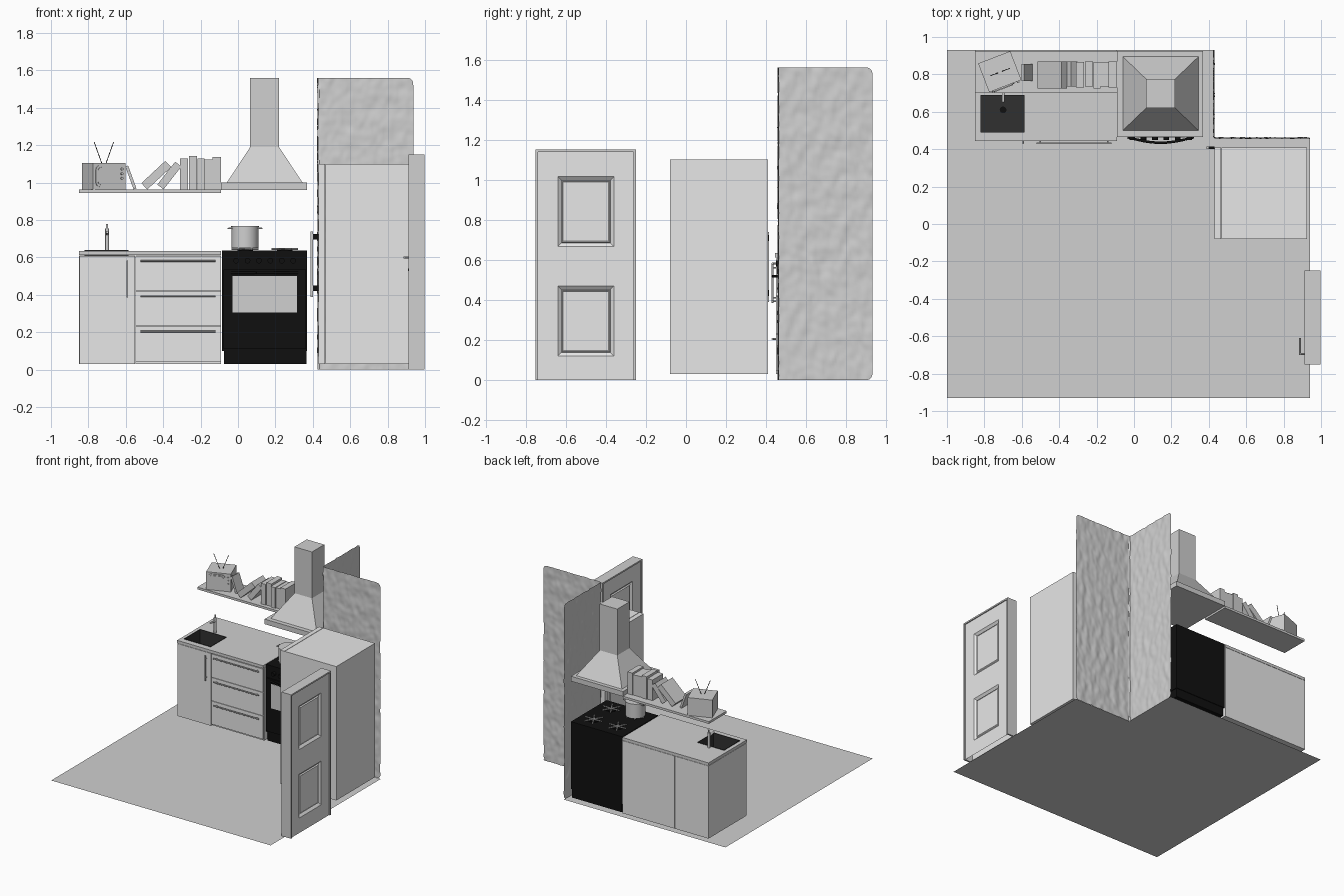
import bpy, bmesh, math
from mathutils import Vector, Matrix, noise

if "Cube" in bpy.data.objects:
    bpy.data.objects.remove(bpy.data.objects["Cube"])


def material(name, v):
    m = bpy.data.materials.new(name)
    m.diffuse_color = (v, v, v, 1)
    m.use_nodes = True
    m.node_tree.nodes["Principled BSDF"].inputs["Base Color"].default_value = m.diffuse_color
    return m


WHITE = material("white", 0.84)
GREY = material("light grey", 0.63)
DARK = material("dark grey", 0.03)
BLACK = material("black", 0.005)


def finish(name, bm, mat, matrix=None, smooth=False):
    if matrix:
        bm.transform(matrix)
    me = bpy.data.meshes.new(name)
    bm.to_mesh(me)
    bm.free()
    me.materials.append(mat)
    ob = bpy.data.objects.new(name, me)
    bpy.context.collection.objects.link(ob)
    if smooth:
        bpy.ops.object.select_all(action='DESELECT')
        ob.select_set(True)
        bpy.context.view_layer.objects.active = ob
        bpy.ops.object.shade_smooth_by_angle(angle=math.radians(40))
    return ob


def box(name, x, y, z, mat, matrix=None, round_y=0):
    """Box from (min, max) pairs; round_y rounds the edges running along y."""
    bm = bmesh.new()
    bmesh.ops.create_cube(bm, size=1)
    for v in bm.verts:
        v.co = [r[0] if c < 0 else r[1] for c, r in zip(v.co, (x, y, z))]
    if round_y:
        es = [e for e in bm.edges if abs(e.verts[0].co.y - e.verts[1].co.y) > 1e-5]
        bmesh.ops.bevel(bm, geom=es, offset=round_y, segments=4, profile=0.5, affect='EDGES')
    return finish(name, bm, mat, matrix)


def rod(name, a, b, r, mat, sides=16, matrix=None):
    a, b = Vector(a), Vector(b)
    bm = bmesh.new()
    bmesh.ops.create_cone(bm, cap_ends=True, segments=sides, radius1=r, radius2=r, depth=(b - a).length)
    bm.transform(Matrix.Translation((a + b) / 2) @ (b - a).to_track_quat('Z', 'Y').to_matrix().to_4x4())
    return finish(name, bm, mat, matrix, True)


def loft(name, sections, mat):
    """Rectangles (x0, x1, y0, y1, z) joined from bottom to top."""
    bm = bmesh.new()
    rings = [[bm.verts.new(p) for p in ((x0, y0, z), (x1, y0, z), (x1, y1, z), (x0, y1, z))]
             for x0, x1, y0, y1, z in sections]
    for lo, hi in zip(rings, rings[1:]):
        for i in range(4):
            j = (i + 1) % 4
            bm.faces.new((lo[i], lo[j], hi[j], hi[i]))
    bm.faces.new(rings[0][::-1])
    bm.faces.new(rings[-1])
    return finish(name, bm, mat)


# Floor with a notch behind the wall corner
bm = bmesh.new()
outline = [(-1, -.93), (.94, -.93), (.94, .46), (.43, .46), (.43, .93), (-1, .93)]
bm.faces.new([bm.verts.new((x, y, 0)) for x, y in outline])
finish("floor", bm, GREY)

# Rough plaster walls: bent sheet with rounded outer corners
bm = bmesh.new()
nu, nv, H, R = 80, 120, 1.56, .03
L1, L2 = .47, .51
grid = []
for i in range(nu + 1):
    row = []
    for j in range(nv + 1):
        u, v = (L1 + L2) * i / nu, H * j / nv
        cu = min(max(u, R), L1 + L2 - R)
        cv = min(max(v, R), H - R)
        d = Vector((u - cu, v - cv))
        if d.x and d.y:
            d *= max(abs(d.x), abs(d.y)) / d.length
        u, v = cu + d.x, cv + d.y
        n = .006 * noise.noise(Vector((u * 22, v * 11, 3))) + .003 * noise.noise(Vector((u * 45, v * 25, 9)))
        p = (.427 + n, .93 - u, v) if u < L1 else (.427 + u - L1, .46 + n, v)
        row.append(bm.verts.new(p))
    grid.append(row)
for a, b in zip(grid, grid[1:]):
    for j in range(nv):
        bm.faces.new((a[j], b[j], b[j + 1], a[j + 1]))
finish("rough_wall", bm, GREY, smooth=True)

# Base cabinets and worktop, cut open for the sink
sx, sy = (-.82, -.585), (.49, .69)
cupboard = box("cupboard", (-.85, -.552), (.462, .93), (.03, .61), WHITE)
box("drawer_unit", (-.548, -.09), (.462, .93), (.03, .61), WHITE)
worktop = box("worktop", (-.85, -.09), (.445, .93), (.612, .635), GREY)
cutter = box("sink_cutter", sx, sy, (.50, .70), DARK)
cutter.hide_render = True
for ob in (cupboard, worktop):
    m = ob.modifiers.new("sink hole", 'BOOLEAN')
    m.object, m.operation, m.solver = cutter, 'DIFFERENCE', 'EXACT'
    bpy.context.view_layer.objects.active = ob
    bpy.ops.object.modifier_apply(modifier=m.name)
bpy.data.objects.remove(cutter)
box("cupboard_door", (-.848, -.552), (.448, .462), (.03, .608), WHITE)
for i in range(3):
    z = .045 + i * .188
    box("drawer_front", (-.547, -.092), (.448, .462), (z, z + .185), WHITE)
    hz = (.205, .393, .582)[i]
    rod("drawer_handle", (-.52, .432, hz), (-.12, .432, hz), .005, GREY, 10)
    for x in (-.50, -.14):
        rod("drawer_handle_post", (x, .432, hz), (x, .449, hz), .004, GREY, 8)
rod("cupboard_handle", (-.592, .432, .385), (-.592, .432, .585), .005, GREY, 10)
for z in (.41, .56):
    rod("cupboard_handle_post", (-.592, .432, z), (-.592, .449, z), .004, GREY, 8)

# Sink basin, rim and tap
e = .003
box("sink_bottom", sx, sy, (.50, .505), DARK)
for x in (sx[0], sx[1] - e):
    box("sink_side", (x, x + e), sy, (.50, .639), DARK)
for y in (sy[0], sy[1] - e):
    box("sink_end", sx, (y, y + e), (.50, .639), DARK)
rod("sink_drain", (-.70, .61, .504), (-.70, .61, .508), .018, BLACK)
rod("tap_column", (-.70, .71, .635), (-.70, .71, .755), .010, GREY)
rod("tap_lever", (-.70, .71, .755), (-.70, .715, .778), .006, GREY)
rod("tap_spout", (-.70, .71, .725), (-.70, .65, .735), .007, GREY)

# Cooker
box("oven_body", (-.085, .37), (.475, .925), (.10, .637), BLACK)
box("oven_drawer", (-.075, .365), (.478, .92), (.03, .10), BLACK)
box("oven_door", (-.078, .363), (.465, .476), (.11, .535), BLACK)
box("oven_window", (-.03, .315), (.461, .466), (.305, .50), GREY)
arc = [(-.035 + .355 * t / 8, .464 - .03 * math.sin(math.pi * t / 8), .518) for t in range(9)]
for a, b in zip(arc, arc[1:]):
    rod("oven_handle", a, b, .007, BLACK, 10)
for i in range(6):
    x = -.01 + i * .061
    rod("oven_knob", (x, .45, .583), (x, .477, .583), .015, BLACK)
for x in (.038, .25):
    for y in (.585, .81):
        rod("burner", (x, y, .637), (x, y, .643), .042, BLACK)
        for k in range(3):
            c, s = (.072 * f(k * math.pi / 3) for f in (math.cos, math.sin))
            rod("burner_grate", (x - c, y - s, .646), (x + c, y + s, .646), .005, GREY, 6)

# Cooking pot
px, py = .038, .585
rod("pot", (px, py, .652), (px, py, .762), .072, GREY, 32)
rod("pot_lid", (px, py, .762), (px, py, .769), .075, GREY, 32)
for s in (-1, 1):
    for y in (-.02, .02):
        rod("pot_handle_arm", (px + s * .068, py + y, .755), (px + s * .09, py + y, .755), .004, GREY, 8)
    rod("pot_handle", (px + s * .09, py - .022, .755), (px + s * .09, py + .022, .755), .004, GREY, 8)

# Extractor hood
loft("extractor_hood", [(-.09, .37, .465, .925, .96), (-.09, .37, .465, .925, 1.0),
                        (-.06, .345, .50, .895, 1.0), (.065, .22, .62, .775, 1.19),
                        (.065, .22, .62, .775, 1.56)], GREY)

# Shelf with upright and leaning books
box("shelf", (-.85, -.09), (.70, .925), (.945, .963), GREY)
for x, w, h, y0, y1 in ((-.31, .044, .165, .73, .865), (-.262, .044, .18, .735, .87), (-.217, .038, .165, .725, .865),
                        (-.178, .042, .162, .735, .865), (-.135, .044, .175, .73, .87)):
    box("book", (x, x + w), (y0, y1), (.963, .963 + h), GREY)
for x, z, w, h, tilt, y0, y1 in ((-.573, 1.028, .016, .13, -20, .765, .855), (-.437, 1.04, .046, .175, 47, .725, .87),
                                 (-.367, 1.038, .042, .155, 38, .735, .87)):
    M = Matrix.Translation((x, 0, z)) @ Matrix.Rotation(math.radians(tilt), 4, 'Y')
    box("leaning_book", (-w / 2, w / 2), (y0, y1), (-h / 2, h / 2), GREY, M)

# Old television, turned slightly
T = Matrix.Translation((-.717, .812, .963)) @ Matrix.Rotation(math.radians(21), 4, 'Z')
box("television", (-.092, .092), (-.08, .085), (0, .142), GREY, T)
box("television_frame", (-.078, .05), (-.086, -.079), (.014, .13), GREY, T, .025)
box("television_screen", (-.068, .04), (-.09, -.085), (.024, .12), GREY, T, .022)
for z in (.06, .085, .11):
    rod("television_knob", (.072, -.088, z), (.072, -.079, z), .007, GREY, 12, T)
for s in (-1, 1):
    rod("antenna", (s * .012, 0, .14), (s * .056, 0, .255), .002, BLACK, 6, T)

# Fridge, opening to the left
box("fridge_body", (.469, .925), (-.08, .41), (.03, 1.10), WHITE)
box("fridge_door", (.43, .466), (-.08, .41), (.03, 1.10), WHITE)
box("fridge_handle", (.388, .402), (.400, .415), (.39, .738), GREY)
for z in (.42, .695):
    box("fridge_handle_mount", (.40, .431), (.401, .414), (z, z + .03), BLACK)

# Door leaf with two raised panels on both sides
bm = bmesh.new()
ys, zs = (-.74, -.64, -.36, -.26), (0, .12, .47, .667, 1.015, 1.14)
for x in (.92, .988):
    vs = [[bm.verts.new((x, y, z)) for z in zs] for y in ys]
    panels = []
    for i in range(3):
        for j in range(5):
            q = (vs[i][j], vs[i + 1][j], vs[i + 1][j + 1], vs[i][j + 1])
            f = bm.faces.new(q if x > .95 else q[::-1])
            if i == 1 and j in (1, 3):
                panels.append(f)
    bm.normal_update()
    for width, depth in ((.025, -.014), (.008, .008), (.005, -.004)):
        bmesh.ops.inset_individual(bm, faces=panels, thickness=width, depth=depth)
finish("door_leaf", bm, WHITE)
for y in (-.752, -.262):
    box("door_frame_side", (.912, .996), (y, y + .013), (0, 1.15), GREY)
box("door_frame_top", (.912, .996), (-.74, -.261), (1.138, 1.15), GREY)
rod("door_handle_stem", (.92, -.695, .60), (.888, -.695, .60), .005, GREY, 10)
rod("door_handle", (.888, -.70, .60), (.888, -.61, .60), .005, GREY, 10)
rod("keyhole", (.92, -.695, .535), (.91, -.695, .535), .006, BLACK, 10)
